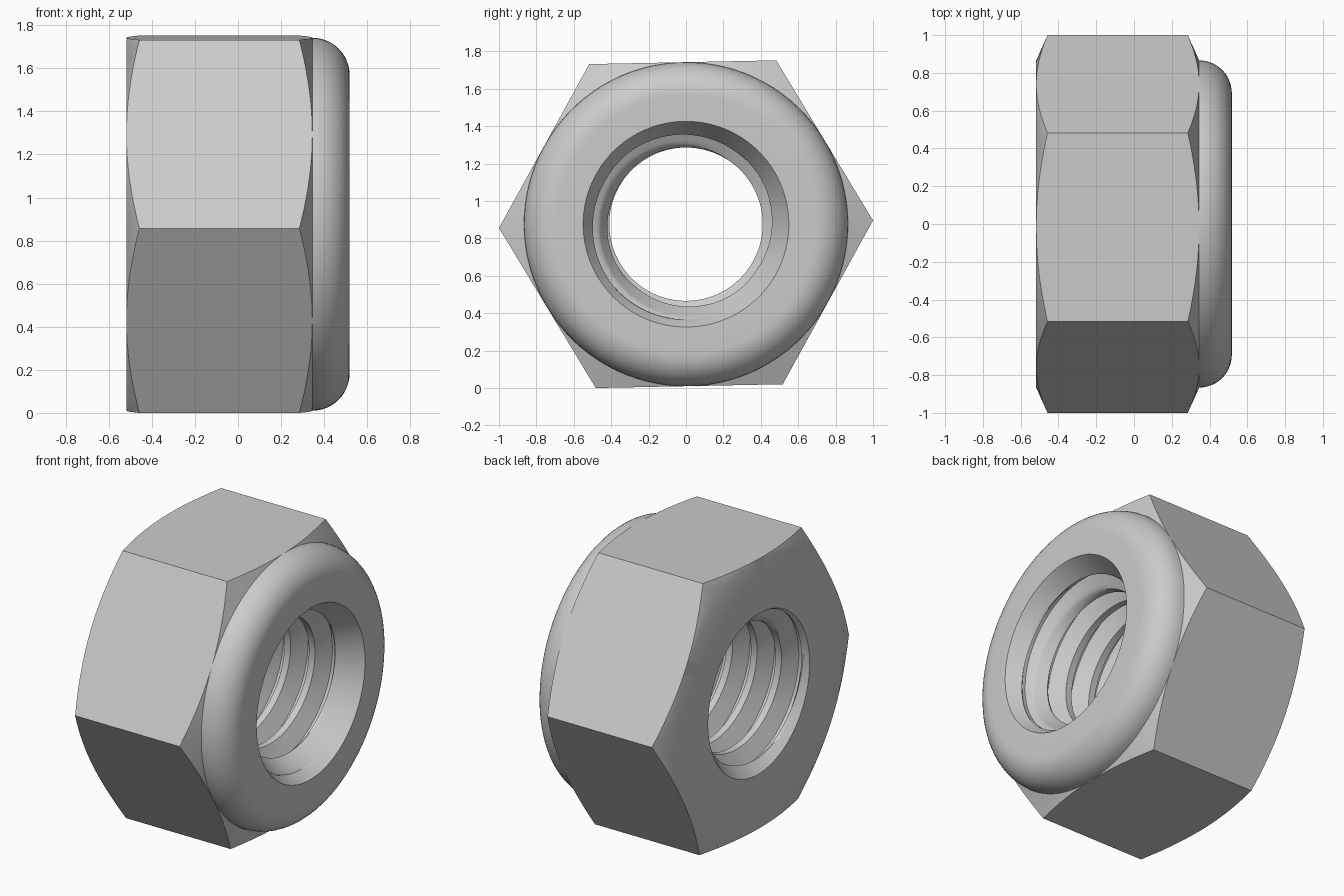
import bpy, bmesh, math

cube = bpy.data.objects.get("Cube")
if cube:
    bpy.data.objects.remove(cube, do_unlink=True)

STEPS = 96                      # segments around the axis
TILT = math.radians(1.15)       # small turn of the hexagon
CENTRE_Z = 0.876
APOTHEM = math.cos(math.pi / 6)
BACK, SHOULDER, FRONT = -0.518, 0.345, 0.518
BACK_LIP, FRONT_LIP = 0.515, 0.55
MINOR, MAJOR, PITCH, PHASE = 0.41, 0.51, 0.173, 0.25
CHAMFER = 0.06

steel = bpy.data.materials.new("steel grey")
steel.use_nodes = True
GREY = (0.6, 0.6, 0.6, 1)
steel.diffuse_color = GREY
steel.node_tree.nodes["Principled BSDF"].inputs["Base Color"].default_value = GREY


def around_axis(name, profile):
    """Skin a profile, given as (x, radius) for each angle, around the x axis."""
    bm = bmesh.new()
    rows = []
    for i in range(STEPS + 1):
        a = math.tau * i / STEPS
        rows.append([bm.verts.new((x, r * math.cos(a + TILT), CENTRE_Z + r * math.sin(a + TILT)))
                     for x, r in profile(a)])
    for r0, r1 in zip(rows, rows[1:]):
        for j in range(len(r0) - 1):
            bm.faces.new((r0[j], r0[j + 1], r1[j + 1], r1[j]))
    bmesh.ops.remove_doubles(bm, verts=bm.verts, dist=1e-4)
    bmesh.ops.dissolve_degenerate(bm, edges=bm.edges, dist=1e-5)
    mesh = bpy.data.meshes.new(name)
    bm.to_mesh(mesh)
    bm.free()
    mesh.materials.append(steel)
    obj = bpy.data.objects.new(name, mesh)
    bpy.context.collection.objects.link(obj)
    bpy.ops.object.select_all(action='DESELECT')
    obj.select_set(True)
    bpy.context.view_layer.objects.active = obj
    bpy.ops.object.shade_smooth_by_angle(angle=math.radians(30))


# Hexagonal body with conical chamfers on both ends
def hexagon(a):
    r = APOTHEM / math.cos(a % (math.pi / 3) - math.pi / 6)
    cut = CHAMFER * (r - APOTHEM) / (1 - APOTHEM)
    return [(SHOULDER, APOTHEM), (SHOULDER - cut, r),
            (BACK + cut, r), (BACK, APOTHEM), (BACK, BACK_LIP)]


# Rounded locking collar on the +x end
def collar(a):
    size = FRONT - SHOULDER
    arc = [math.pi / 2 * k / 12 for k in range(13)]
    return [(FRONT, FRONT_LIP)] + [(SHOULDER + size * math.cos(t),
                                    APOTHEM - size * (1 - math.sin(t))) for t in arc]


# One turn of the thread: crest flat, flank, root flat, flank
corners = [(0, MINOR), (0.25, MINOR), (0.5625, MAJOR), (0.6875, MAJOR), (1, MINOR)]
splits = [2, 5, 2, 5]
turn = [(f0 + (f1 - f0) * k / n, r0 + (r1 - r0) * k / n)
        for (f0, r0), (f1, r1), n in zip(corners, corners[1:], splits) for k in range(n)]


# Threaded bore: long lead-in cone at the collar, short countersink at the back
def bore(a):
    points = []
    for k in range(-5, 5):
        for f, r in turn:
            x = PITCH * (k + f + PHASE + a / math.tau)
            x = min(max(x, BACK), FRONT)
            if x == BACK:
                r = BACK_LIP
            elif x == FRONT:
                r = FRONT_LIP
            points.append((x, max(r, BACK_LIP - 0.9 * (x - BACK),
                                  FRONT_LIP - 0.6 * (FRONT - x))))
    return points


around_axis("hex_body", hexagon)
around_axis("locking_collar", collar)
around_axis("threaded_bore", bore)
